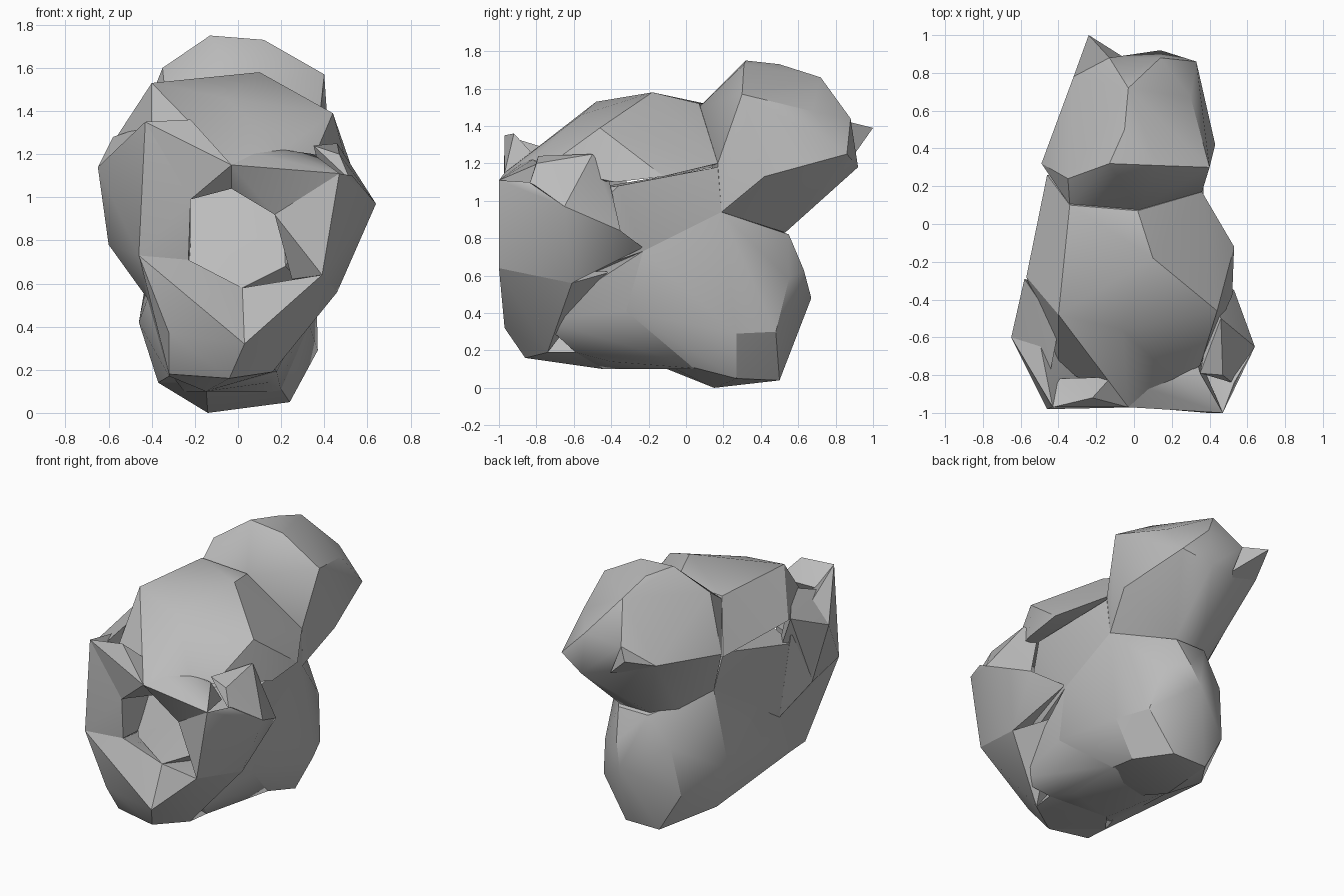
import bpy, bmesh, math

clay = bpy.data.materials.new("grey clay")
clay.diffuse_color = (0.5, 0.5, 0.5, 1)


def hull(name, points):
    """Faceted lump: convex hull around a few corner points."""
    bm = bmesh.new()
    for p in points:
        bm.verts.new(p)
    res = bmesh.ops.convex_hull(bm, input=bm.verts)
    bmesh.ops.delete(bm, geom=list({g for g in res["geom_interior"] + res["geom_unused"]
                                    if isinstance(g, bmesh.types.BMVert)}), context='VERTS')
    bmesh.ops.dissolve_limit(bm, angle_limit=math.radians(3), verts=bm.verts, edges=bm.edges)
    bmesh.ops.recalc_face_normals(bm, faces=bm.faces)
    me = bpy.data.meshes.new(name)
    bm.to_mesh(me)
    bm.free()
    me.materials.append(clay)
    ob = bpy.data.objects.new(name, me)
    bpy.context.collection.objects.link(ob)
    bpy.ops.object.select_all(action='DESELECT')
    ob.select_set(True)
    bpy.context.view_layer.objects.active = ob
    bpy.ops.object.shade_smooth_by_angle(angle=math.radians(30))
    return ob


# Shared corners of the face
bridge, nose_root = (-.03, -.97, 1.15), (-.03, -.86, 1.04)
eye_l, eye_r = (-.22, -.93, .99), (.17, -.88, .92)
mouth_l, mouth_m = (-.23, -.90, .71), (.02, -.84, .58)
cheek_l, cheek_r = (-.46, -.98, .73), (.39, -1, .64)
temple_r = (.47, -1, 1.11)
chin = (.03, -.97, .32)
lip_l = (-.18, -.86, .65)
jaw_l, under_l = (-.32, -.95, .37), (-.32, -.65, .17)
side_l, nape_l, nape_r = (-.42, -.40, .53), (-.37, .23, .94), (.35, .19, .94)

# Hair bun at the back and its small spike
hull("hair_bun", [
    (-.13, .32, 1.75), (.12, .31, 1.73), (-.05, .50, 1.73), (-.03, .72, 1.66),
    (-.35, .24, 1.60), (.40, .30, 1.57), (.30, .67, 1.48), (.14, .88, 1.44),
    (-.13, .88, 1.42), (.14, .92, 1.18), (.33, .86, 1.25), (.43, .42, 1.13),
    (-.32, .78, 1.30), (-.49, .32, 1.25), (-.34, .10, 1.50), (.02, .07, 1.50),
    (.36, .17, 1.20), (.12, .53, .83), (-.10, .53, .83), (-.23, .40, .83),
    nape_r, nape_l])
hull("bun_spike", [
    (-.24, 1.0, 1.39), (-.32, .78, 1.30), (-.13, .88, 1.42), (-.05, .88, 1.22),
    (-.2, .7, 1.2)])

# Nape, throat and the inner core joining everything
hull("neck", [
    (-.14, .15, 0), (.24, .27, .05), (.10, .50, .04), (-.15, .50, .04),
    (.37, .27, .29), (.28, .48, .30), (-.46, .20, .42), (-.37, .20, .14),
    (-.30, .48, .30), (.03, .67, .48), (.08, .63, .63), (.22, .55, .58),
    (-.25, .52, .62), (.12, .55, .82), (-.10, .55, .82), nape_r, nape_l,
    (.36, -.23, .73), (-.40, -.20, .70), (.33, -.32, .41), (-.40, -.32, .41),
    (-.15, -.20, .14), (.16, -.20, .17)])
hull("throat", [
    (.18, -.59, .19), (-.32, -.59, .19), (-.15, -.44, .10), (.14, -.40, .14),
    (.33, -.32, .41), (-.40, -.32, .41), (.36, -.23, .73), (-.40, -.23, .70),
    (.20, .1, .1), (-.25, .1, .1), (.27, -.79, .37), (-.3, -.75, .4), (0, -.7, .56)])
hull("left_throat", [
    nape_l, side_l, jaw_l, under_l, (-.46, .20, .42), (-.37, .20, .14),
    (-.15, -.20, .14), (0, -.50, .50)])
hull("core", [
    (.46, -.36, 1.08), (.36, -.23, .73), nape_r, (.36, .17, 1.18),
    (-.55, -.36, 1.08), side_l, nape_l, (-.40, .17, 1.18),
    (.30, -.60, .60), (-.30, -.60, .60), mouth_m, (-.20, -.78, .68),
    (.22, -.80, .68), (0, -.62, .87), (-.15, -.60, 1.05), (.20, -.60, 1.05)])

# Skull
hull("skull", [
    (-.27, -.30, 1.53), (.10, -.18, 1.58), (.02, .07, 1.52), (-.34, .10, 1.52),
    (.36, .17, 1.20), (-.46, .26, 1.20), (.53, -.12, 1.13), (.52, -.38, 1.10),
    (.44, -.46, 1.39), (-.57, -.28, 1.27), (-.40, -.48, 1.53), (-.06, -.56, 1.46),
    (.21, -.82, 1.22), (-.12, -.81, 1.26), (-.40, -.75, 1.16), (.35, -.75, 1.18),
    bridge])

# Brow on both sides of the hollow
hull("left_brow", [
    bridge, nose_root, eye_l, (-.12, -.81, 1.25), (-.3, -.7, 1.2), (-.1, -.6, 1.15)])
hull("right_brow", [
    bridge, nose_root, (-.12, -.81, 1.25), (.21, -.82, 1.22), eye_r, temple_r,
    (.35, -.79, 1.20), (0, -.6, 1.15), (.3, -.6, 1.0)])

# Cheeks
hull("left_cheek", [
    (-.43, -.97, 1.35), cheek_l, eye_l, mouth_l, (-.65, -.60, 1.14),
    (-.60, -.49, .78), (-.45, -.82, 1.24), (-.56, -.32, 1.15), side_l,
    (-.22, -.6, .7), (-.22, -.65, 1.0)])
hull("left_brow_peak", [
    (-.43, -.97, 1.35), (-.22, -.92, 1.36), bridge, eye_l, (-.45, -.82, 1.24),
    (-.12, -.81, 1.24)])
hull("right_cheek", [
    temple_r, cheek_r, eye_r, (.64, -.65, .97), (.53, -.84, 1.10),
    (.46, -.61, .56), (.53, -.35, .84), (.25, -.8, .62), (.3, -.6, .9),
    (.36, -.23, .75)])

# Pointed ears on both sides
hull("right_ear", [
    (.46, -.50, 1.25), (.64, -.65, .97), (.53, -.35, .84), (.42, -.42, 1.15),
    (.40, -.70, 1.05), (.47, -.80, 1.20), (.35, -.79, 1.24), (.52, -.84, 1.08)])
hull("left_ear", [
    (-.58, -.29, 1.28), (-.65, -.60, 1.14), (-.40, -.56, 1.34), (-.42, -.35, .9),
    (-.60, -.49, .80), (-.45, -.82, 1.24)])

# Jaw halves meeting at the chin, leaving a groove between them
jaw_base = [chin, (-.04, -.86, .16), mouth_m, (0, -.5, .5)]
hull("left_jaw", jaw_base + [cheek_l, under_l, (-.32, -.82, .18), jaw_l, lip_l,
                             mouth_l, side_l])
hull("right_jaw", jaw_base + [cheek_r, (.16, -.74, .19), (.22, -.79, .37),
                              (.46, -.61, .56), (.3, -.40, .62)])
hull("jaw_underside", [
    (-.04, -.86, .16), under_l, (.16, -.74, .19), (.18, -.59, .19),
    (-.15, -.44, .10), (0, -.5, .5)])
